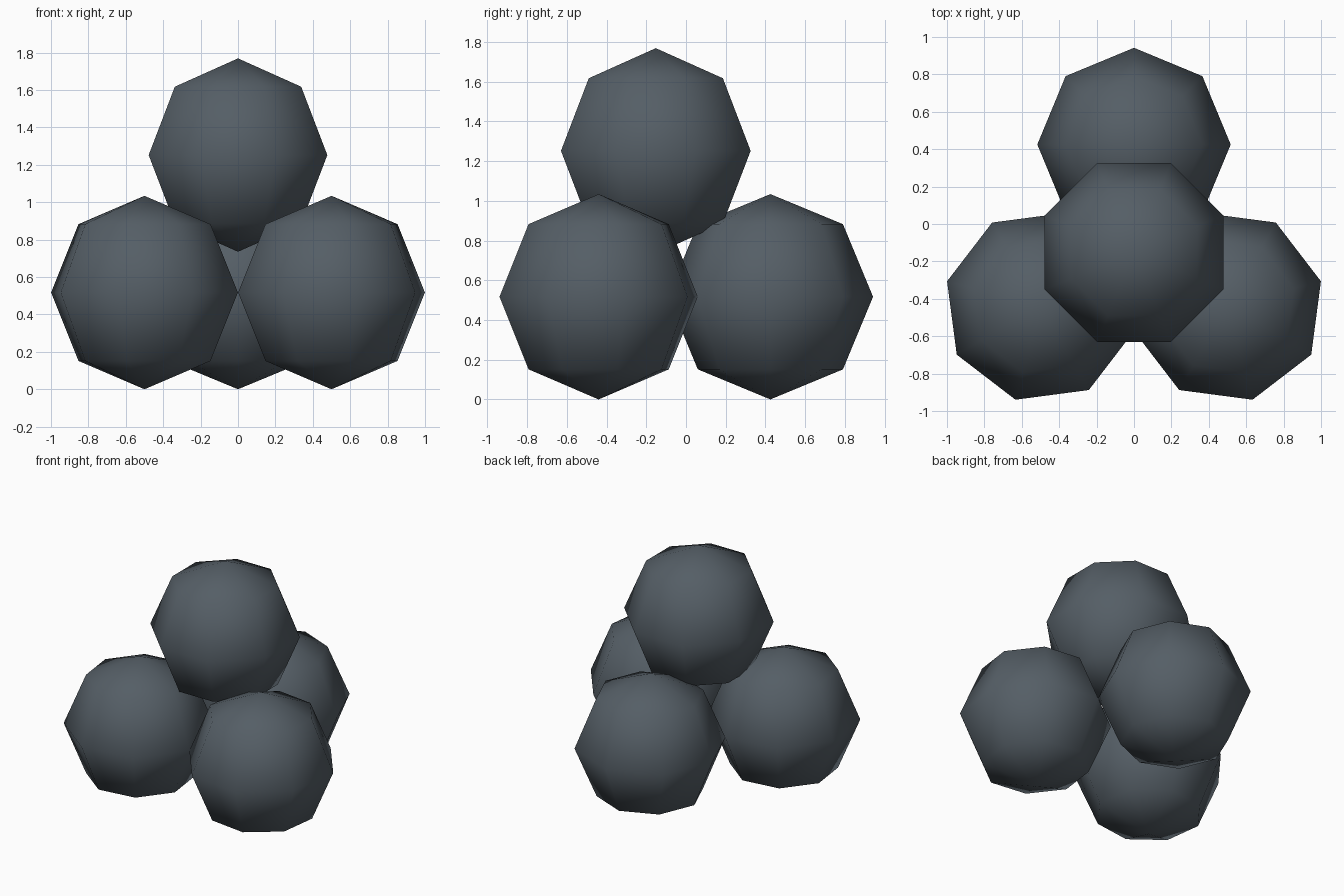
import bpy
from math import radians

cube = bpy.data.objects.get("Cube")
if cube:
    bpy.data.objects.remove(cube, do_unlink=True)

# Dark blue-grey iron
iron = bpy.data.materials.new("dark iron grey")
iron.use_nodes = True
colour = (0.09, 0.112, 0.132, 1)
iron.diffuse_color = colour
iron.node_tree.nodes["Principled BSDF"].inputs["Base Color"].default_value = colour

RADIUS = 0.517


def ball(name, location, turn):
    """Low-poly smooth ball, turned about its upright axis."""
    bpy.ops.mesh.primitive_uv_sphere_add(
        segments=8, ring_count=4, radius=RADIUS,
        location=location, rotation=(0, 0, radians(turn)))
    obj = bpy.context.object
    obj.name = name
    obj.data.materials.append(iron)
    bpy.ops.object.shade_smooth()


# Three balls on the ground
for side, name in ((1, "front_left_ball"), (-1, "front_right_ball")):
    ball(name, (0.5 * side, -0.44, RADIUS), 15 * side)
ball("back_ball", (0, 0.425, RADIUS), 0)

# One ball resting on top
ball("top_ball", (0, -0.152, 1.252), 22.5)
